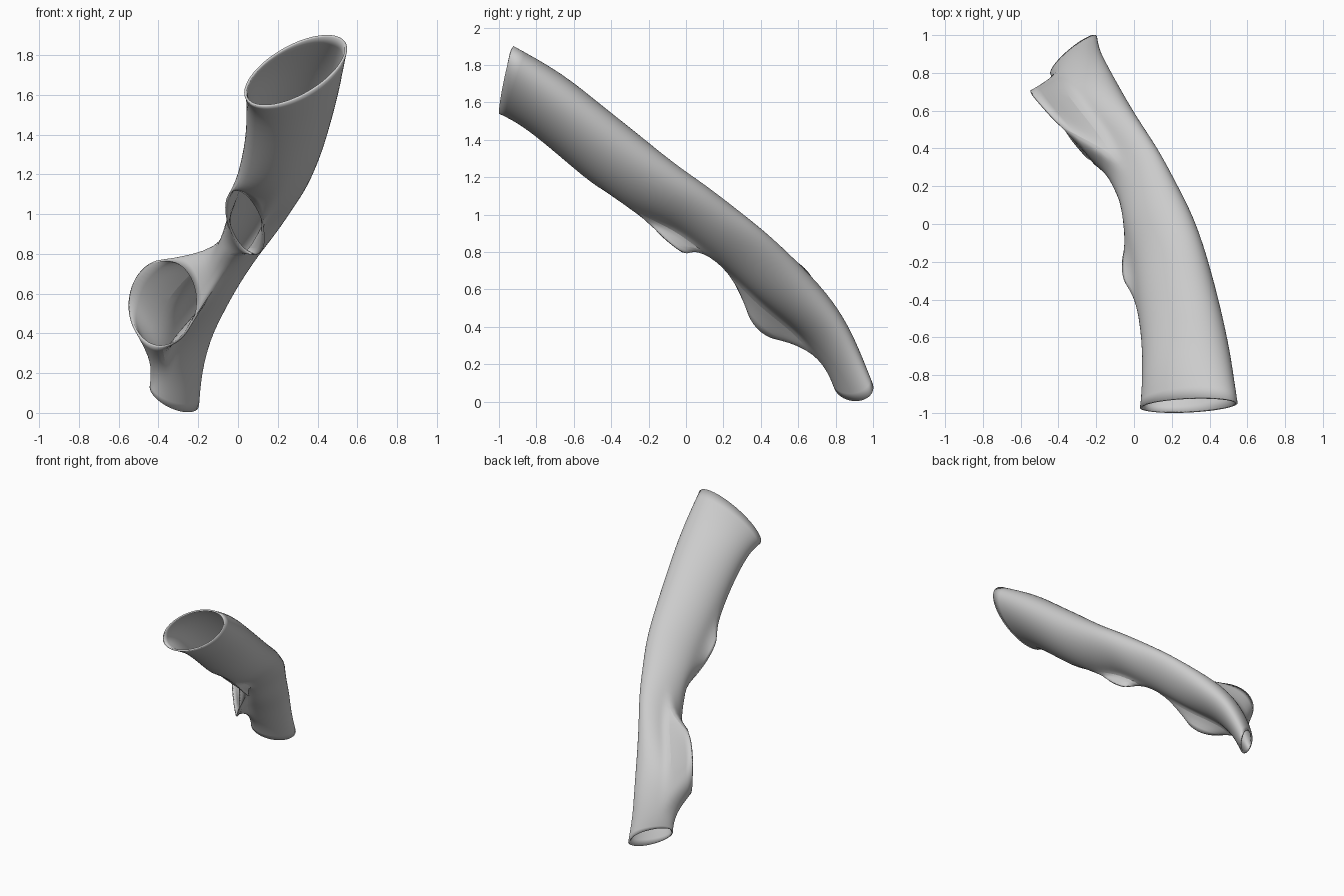
import bpy, bmesh, math
from mathutils import Vector

if "Cube" in bpy.data.objects:
    bpy.data.objects.remove(bpy.data.objects["Cube"])

SEG = 16
# Tube cross-sections: centre, sideways half axis, upward half axis
RINGS = [
    ((.29, -.96, 1.72), (.245, 0, .06), (.08, .04, .17)),
    ((.28, -.77, 1.62), (.235, .04, .03), (.02, .10, .135)),
    ((.26, -.565, 1.45), (.215, .035, .05), (.01, .10, .13)),
    ((.22, -.365, 1.285), (.21, .02, .06), (.01, .10, .14)),
    ((.18, -.16, 1.13), (.185, .04, .05), (.02, .09, .13)),
    ((.125, .02, 1.04), (.175, .03, .04), (.02, .08, .11)),
    ((.07, .17, .925), (.15, .03, .035), (.02, .08, .11)),
    ((0, .325, .805), (.13, .045, .045), (.02, .08, .10)),
    ((-.115, .49, .645), (.135, .04, .045), (.02, .08, .11)),
    ((-.25, .68, .48), (.17, .03, .02), (.02, .07, .10)),
    ((-.29, .78, .33), (.15, .035, .04), (.02, .08, .07)),
    ((-.31, .85, .20), (.125, .05, 0), (.02, .075, .05)),
    ((-.32, .895, .085), (.12, .08, -.06), (.03, .07, .055)),
]
# Side openings: ring span, segment span, rim ellipse (centre, two half axes)
OPENINGS = [
    (3, 6, 8, 12, ((.035, -.17, .955), (-.03, -.18, .16), (.095, 0, -.03))),
    (7, 10, 6, 11, ((-.38, .51, .55), (0, 0, .22), (.17, -.195, .01))),
]


def ellipse(spec, n, grow=1.03):
    c, u, v = map(Vector, spec)
    return [c + grow * (u * math.cos(2 * math.pi * k / n) + v * math.sin(2 * math.pi * k / n))
            for k in range(n)]


def best_match(points, loop):
    """Rotate or reverse the rim so it follows the hole edge without twisting."""
    n = len(points)
    options = [[p[(k + s) % n] for k in range(n)]
               for p in (points, points[::-1]) for s in range(n)]
    return min(options, key=lambda o: sum((a - b.co).length_squared for a, b in zip(o, loop)))


bm = bmesh.new()
grid = [[bm.verts.new(p) for p in ellipse(r, SEG)] for r in RINGS]

# Main tube wall, leaving out the patches of the side openings
for i in range(len(RINGS) - 1):
    for j in range(SEG):
        if any(a <= i < b and c <= j < d for a, b, c, d, _ in OPENINGS):
            continue
        k = (j + 1) % SEG
        bm.faces.new((grid[i][j], grid[i + 1][j], grid[i + 1][k], grid[i][k]))

# Short flared branches from each patch edge to its rim
for a, b, c, d, rim in OPENINGS:
    loop = ([grid[i][c] for i in range(a, b)] + [grid[b][j] for j in range(c, d)]
            + [grid[i][d] for i in range(b, a, -1)] + [grid[a][j] for j in range(d, c, -1)])
    n = len(loop)
    edge = [bm.verts.new(p) for p in best_match(ellipse(rim, n), loop)]
    for k in range(n):
        m = (k + 1) % n
        bm.faces.new((loop[k], loop[m], edge[m], edge[k]))

for v in [v for v in bm.verts if not v.link_faces]:
    bm.verts.remove(v)
mesh = bpy.data.meshes.new("branched_tube")
bm.to_mesh(mesh)
bm.free()
tube = bpy.data.objects.new("branched_tube", mesh)
bpy.context.collection.objects.link(tube)

grey = bpy.data.materials.new("light_grey")
grey.diffuse_color = (.6, .6, .6, 1)
grey.use_nodes = True
grey.node_tree.nodes["Principled BSDF"].inputs["Base Color"].default_value = grey.diffuse_color
mesh.materials.append(grey)

# Smooth the surface and give the wall a thin thickness
sub = tube.modifiers.new("smooth", 'SUBSURF')
sub.levels = sub.render_levels = 2
wall = tube.modifiers.new("wall", 'SOLIDIFY')
wall.thickness = .012
wall.offset = -1
bpy.context.view_layer.objects.active = tube
tube.select_set(True)
bpy.ops.object.shade_smooth_by_angle(angle=math.radians(50))
